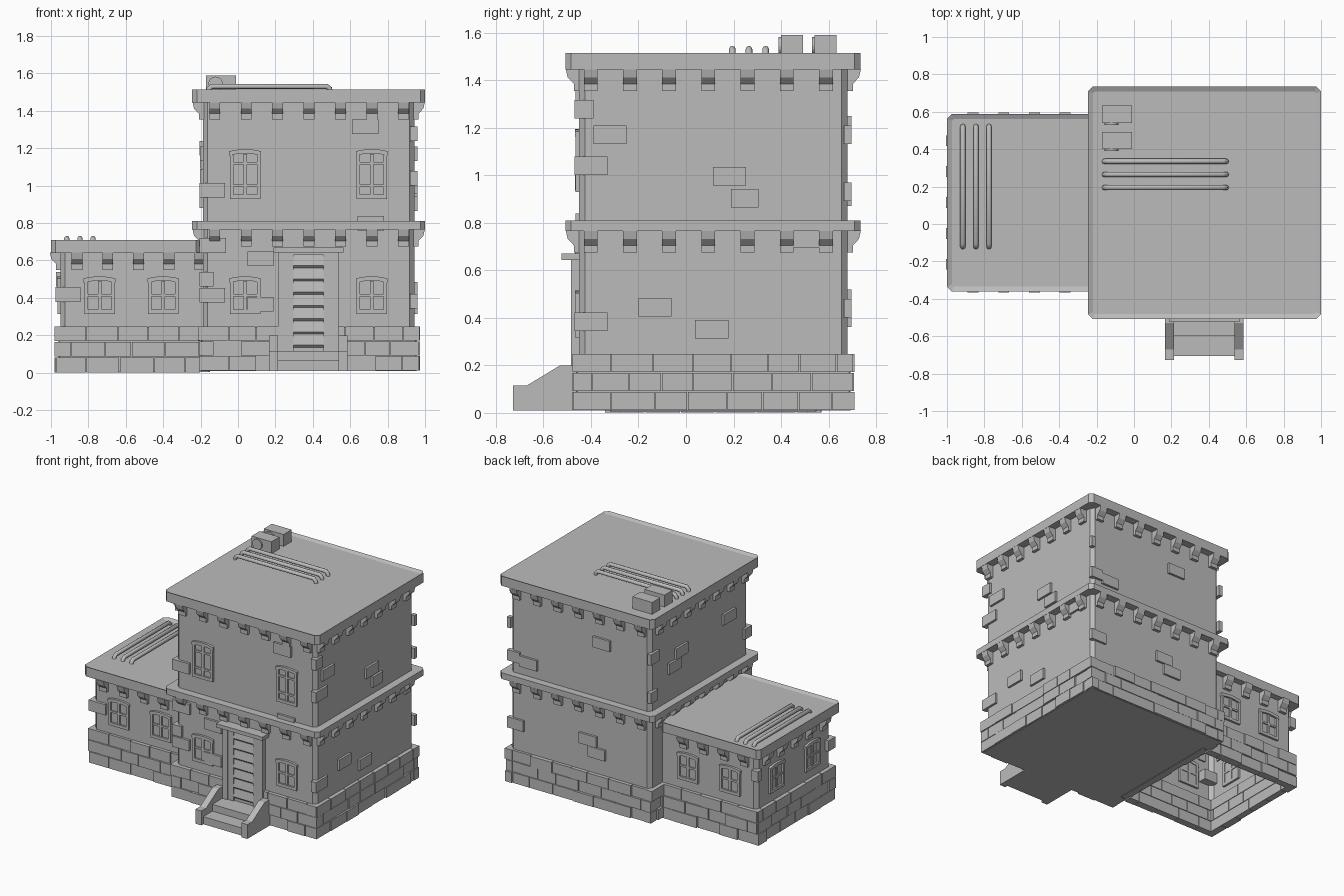
import bpy, bmesh, math, random
from mathutils import Vector

if "Cube" in bpy.data.objects:
    bpy.data.objects.remove(bpy.data.objects["Cube"])

random.seed(4)
stone = bpy.data.materials.new("grey_stone")
stone.diffuse_color = (0.5, 0.5, 0.5, 1)
stone.use_nodes = True
stone.node_tree.nodes["Principled BSDF"].inputs["Base Color"].default_value = stone.diffuse_color


def finish(name, bm, smooth=False):
    bmesh.ops.recalc_face_normals(bm, faces=bm.faces)
    me = bpy.data.meshes.new(name)
    bm.to_mesh(me)
    bm.free()
    me.materials.append(stone)
    ob = bpy.data.objects.new(name, me)
    bpy.context.collection.objects.link(ob)
    if smooth:
        for p in me.polygons:
            p.use_smooth = True
    return ob


def side_point(side, u, d, z):
    """u runs along the wall, d is the outward coordinate of the wall plane."""
    return {"front": (u, -d, z), "back": (u, d, z),
            "right": (d, u, z), "left": (-d, u, z)}[side]


def loft(bm, a, b, cap_a=True, cap_b=True):
    va, vb = [bm.verts.new(p) for p in a], [bm.verts.new(p) for p in b]
    n = len(a)
    for i in range(n):
        bm.faces.new((va[i], va[(i + 1) % n], vb[(i + 1) % n], vb[i]))
    if cap_a:
        bm.faces.new(va[::-1])
    return bm.faces.new(vb) if cap_b else None


def slab(bm, side, u0, u1, z0, z1, d0, d1):
    rect = ((u0, z0), (u1, z0), (u1, z1), (u0, z1))
    loft(bm, [side_point(side, u, d0, z) for u, z in rect],
         [side_point(side, u, d1, z) for u, z in rect])


def box(bm, x0, x1, y0, y1, z0, z1):
    slab(bm, "back", x0, x1, z0, z1, y0, y1)


def octagon(x0, x1, y0, y1, c, z):
    return [(x0 + c, y0, z), (x1 - c, y0, z), (x1, y0 + c, z), (x1, y1 - c, z),
            (x1 - c, y1, z), (x0 + c, y1, z), (x0, y1 - c, z), (x0, y0 + c, z)]


def block(name, x0, x1, y0, y1, z0, z1, c=0.025, bottom=True, top=True, recess=0):
    bm = bmesh.new()
    face = loft(bm, octagon(x0, x1, y0, y1, c, z0), octagon(x0, x1, y0, y1, c, z1), bottom, top)
    if recess:
        bm.normal_update()
        bmesh.ops.inset_region(bm, faces=[face], thickness=0.026, use_even_offset=True)
        bmesh.ops.translate(bm, verts=face.verts, vec=(0, 0, -recess))
    return finish(name, bm)


# Wall planes (outward distance per side)
MAIN = {"front": 0.45, "back": 0.68, "right": 0.943, "left": 0.187}
ANNEX = {"front": 0.31, "back": 0.54, "left": 0.95}

# Tower and annex bodies
block("tower_walls", -0.187, 0.943, -0.45, 0.68, 0.2, 1.46)
block("tower_belt", -0.245, 1.0, -0.508, 0.735, 0.765, 0.81)
block("tower_roof", -0.245, 1.0, -0.508, 0.735, 1.445, 1.515, recess=0.012)
block("tower_base_core", -0.197, 0.955, -0.462, 0.692, 0.01, 0.245, 0.005)
block("annex_walls", -0.95, -0.15, -0.31, 0.54, 0.2, 0.65, bottom=False)
block("annex_roof", -1.0, -0.2, -0.36, 0.587, 0.64, 0.71, recess=0.012)
block("annex_base_core", -0.96, -0.15, -0.32, 0.55, 0.005, 0.245, 0.005, bottom=False, top=False)


# Corbels under the roofs and the belt
def corbels(name, planes, centers, z):
    bm = bmesh.new()
    prof = ((-0.01, 0), (0.056, 0), (0.048, -0.035), (0.022, -0.062), (0.022, -0.092), (-0.01, -0.092))
    for side, us in centers.items():
        for u in us:
            loft(bm, *[[side_point(side, u + s * 0.029, planes[side] + d, z + h)
                        for d, h in prof] for s in (-1, 1)])
    finish(name, bm)


row_x = [0.38 + 0.168 * k for k in range(-3, 4)]
row_y = [0.094 + 0.165 * k for k in range(-3, 4)]
tower_rows = {"front": row_x, "back": row_x, "right": row_y, "left": row_y}
corbels("roof_corbels", MAIN, tower_rows, 1.447)
corbels("belt_corbels", MAIN, tower_rows, 0.767)
annex_x = [-0.86 + 0.164 * k for k in range(5)]
corbels("annex_corbels", ANNEX, {"front": annex_x, "back": annex_x[:4],
                                 "left": [0.115 + 0.165 * k for k in range(-2, 3)]}, 0.642)


# Brick plinth: three staggered courses with uneven faces
def plinth(name, planes, spans, z0, gap_at=None):
    bm = bmesh.new()
    h = (0.25 - z0) / 3
    for side, (a, b) in spans.items():
        for r in range(3):
            u = a
            step = 0.08 if r % 2 else 0.16
            while u < b - 0.001:
                e = min(u + step, b)
                if b - e < 0.05:
                    e = b
                out = planes[side] + random.choice((0.019, 0.023, 0.027, 0.030))
                pieces = [(u, e)]
                if gap_at and side == "front":
                    pieces = [(u, min(e, gap_at[0])), (max(u, gap_at[1]), e)]
                for p, q in pieces:
                    if q - p > 0.01:
                        slab(bm, side, p + 0.002, q - 0.002, z0 + r * h + 0.002,
                             z0 + (r + 1) * h - 0.002, planes[side] - 0.03, out)
                u, step = e, random.uniform(0.13, 0.19)
    finish(name, bm)


plinth("tower_plinth_bricks", MAIN, {"front": (-0.21, 0.968), "back": (-0.21, 0.968),
                                     "right": (-0.475, 0.705), "left": (-0.475, 0.705)}, 0.01, (0.22, 0.535))
plinth("annex_plinth_bricks", ANNEX, {"front": (-0.972, -0.2), "back": (-0.972, -0.2),
                                      "left": (-0.333, 0.563)}, 0.0)

# Scattered wall bricks: side, centre along wall, centre height
bm = bmesh.new()
for side, u, z in (("front", 0.68, 1.315), ("front", 0.12, 0.61), ("front", 0.71, 0.80), ("front", 0.12, 0.365),
                   ("right", -0.32, 1.17), ("right", 0.183, 0.995), ("right", 0.248, 0.903),
                   ("right", -0.13, 0.445), ("right", 0.108, 0.353), ("right", 0.49, 0.735),
                   ("back", 0.79, 0.91), ("back", 0.20, 1.21), ("back", 0.24, 0.40), ("back", 0.31, 0.48),
                   ("left", 0.33, 1.13), ("left", 0.41, 1.05), ("left", -0.22, 1.17)):
    w = 0.058 if (side, u) == ("right", 0.248) else 0.07
    slab(bm, side, u - w, u + w, z - 0.039, z + 0.039, MAIN[side] - 0.01, MAIN[side] + 0.016)
finish("wall_bricks", bm)

# Corner bricks wrapping the edges: x, y, height, length along x, length along y
bm = bmesh.new()
for x, y, z, lx, ly in ((-0.205, -0.468, 0.975, 0.135, 0.08), (-0.205, -0.468, 0.68, 0.14, 0.08),
                        (-0.205, -0.468, 0.415, 0.135, 0.08), (-0.205, -0.468, 0.5, 0.075, 0.13),
                        (0.959, -0.47, 1.04, 0.04, 0.14), (0.959, -0.47, 1.278, 0.04, 0.08),
                        (0.959, -0.47, 0.383, 0.04, 0.14), (0.959, 0.696, 1.17, 0.03, 0.03),
                        (0.959, 0.696, 0.93, 0.1, 0.03), (0.959, 0.696, 0.44, 0.13, 0.03),
                        (-0.205, 0.696, 1.2, 0.03, 0.1), (-0.205, 0.696, 0.92, 0.03, 0.08),
                        (-0.976, -0.33, 0.418, 0.135, 0.08), (-0.972, 0.56, 0.5, 0.05, 0.05)):
    sx, sy = (1 if x < 0 else -1), (1 if y < 0 else -1)
    xs, ys = sorted((x, x + sx * lx)), sorted((y, y + sy * ly))
    box(bm, *xs, *ys, z - 0.039, z + 0.039)
finish("corner_bricks", bm)


# Windows: pane plate, jambs, sill, arched head and glazing bars
def window(name, side, d, u, z0, z1, bars):
    bm = bmesh.new()
    w, t = 0.085, 0.022
    slab(bm, side, u - w + 0.01, u + w - 0.01, z0 + 0.01, z1 - 0.02, d - 0.01, d + 0.003)
    for s in (-1, 1):
        a, b = sorted((u + s * (w - 0.003), u + s * (w - t)))
        slab(bm, side, a, b, z0, z1 - 0.03, d - 0.015, d + 0.016)
    slab(bm, side, u - w + t, u + w - t, z0, z0 + t, d - 0.015, d + 0.016)
    arc = [(k / 4, 0.011 * (1 - (k / 4) ** 2)) for k in range(-4, 5)]
    head = [(u + k * w, z1 - 0.011 + h) for k, h in arc]
    head += [(u + k * w, z1 - 0.034 + h) for k, h in reversed(arc)]
    loft(bm, [side_point(side, p, d - 0.015, z) for p, z in head],
         [side_point(side, p, d + 0.017, z) for p, z in head])
    slab(bm, side, u - 0.009, u + 0.009, z0 + t, z1 - 0.025, d - 0.015, d + 0.012)
    for z in bars:
        slab(bm, side, u - w + t, u + w - t, z - 0.007, z + 0.007, d - 0.015, d + 0.012)
    finish(name, bm)


for u in (0.038, 0.715):
    window("tower_lower_window", "front", 0.45, u, 0.315, 0.515, (0.415,))
    window("tower_upper_window", "front", 0.45, u, 0.93, 1.195, (1.0, 1.12))
for u in (-0.74, -0.40):
    window("annex_front_window", "front", 0.31, u, 0.315, 0.515, (0.415,))
    window("annex_back_window", "back", 0.54, u, 0.315, 0.515, (0.415,))
for u in (-0.09, 0.32):
    window("annex_side_window", "left", 0.95, u, 0.315, 0.515, (0.415,))

# Door with frame, lintel and louvre slats
bm = bmesh.new()
box(bm, 0.22, 0.535, -0.466, -0.44, 0.1, 0.64)
finish("door_panel", bm)
bm = bmesh.new()
for a, b in ((0.215, 0.255), (0.497, 0.537)):
    box(bm, a, b, -0.485, -0.44, 0.1, 0.645)
box(bm, 0.19, 0.565, -0.525, -0.44, 0.643, 0.67)
box(bm, 0.25, 0.50, -0.485, -0.44, 0.63, 0.645)
finish("door_frame", bm)
bm = bmesh.new()
for a, b in ((0.255, 0.298), (0.456, 0.497)):
    box(bm, a, b, -0.478, -0.45, 0.1, 0.632)
for k in range(7):
    z = 0.135 + 0.071 * k
    prof = ((-0.45, z), (-0.466, z), (-0.478, z + 0.012), (-0.468, z + 0.071), (-0.45, z + 0.071))
    loft(bm, *[[(x, y, h) for y, h in prof] for x in (0.296, 0.458)])
finish("door_slats", bm)

# Front steps with sloping side walls
bm = bmesh.new()
box(bm, 0.21, 0.54, -0.705, -0.46, 0.01, 0.065)
box(bm, 0.21, 0.54, -0.60, -0.46, 0.06, 0.115)
finish("steps", bm)
bm = bmesh.new()
prof = ((-0.728, 0.01), (-0.728, 0.115), (-0.67, 0.115), (-0.53, 0.2), (-0.46, 0.2), (-0.46, 0.01))
for a, b in ((0.165, 0.213), (0.537, 0.585)):
    loft(bm, *[[(x, y, z) for y, z in prof] for x in (a, b)])
finish("step_side_walls", bm)


# Roof pipes with bent-down ends
def pipe(name, a, b, z, r=0.014):
    bm = bmesh.new()
    a, b = Vector((*a, z)), Vector((*b, z))
    along = (b - a).normalized()
    across, up = along.cross(Vector((0, 0, 1))), Vector((0, 0, 1))
    path = [(a, -0.022, 0), (a + along * 0.004, 0, 40), (a + along * 0.02, 0.014, 80),
            (b - along * 0.02, 0.014, 100), (b - along * 0.004, 0, 140), (b, -0.022, 180)]
    rings = []
    for p, h, ang in path:
        t = math.radians(ang)
        n = up * math.sin(t) - along * math.cos(t)
        rings.append([bm.verts.new(p + up * h + (across * math.cos(q) + n * math.sin(q)) * r)
                      for q in (math.tau * i / 8 for i in range(8))])
    for r0, r1 in zip(rings, rings[1:]):
        for i in range(8):
            bm.faces.new((r0[i], r0[(i + 1) % 8], r1[(i + 1) % 8], r1[i]))
    finish(name, bm, True)


for y in (0.195, 0.265, 0.335):
    pipe("tower_roof_pipe", (-0.16, y), (0.495, y), 1.517)
for x in (-0.915, -0.845, -0.775):
    pipe("annex_roof_pipe", (x, -0.125), (x, 0.525), 0.704)

# Rooftop cooling units with round fan covers
for y in (0.4, 0.54):
    bm = bmesh.new()
    box(bm, -0.17, -0.01, y, y + 0.093, 1.495, 1.59)
    ring = [(math.cos(q) * 0.038, math.sin(q) * 0.038) for q in (math.tau * i / 16 for i in range(16))]
    loft(bm, *[[(-0.12 + p, d, 1.545 + q) for p, q in ring] for d in (y + 0.01, y - 0.01)])
    finish("cooling_unit", bm)
